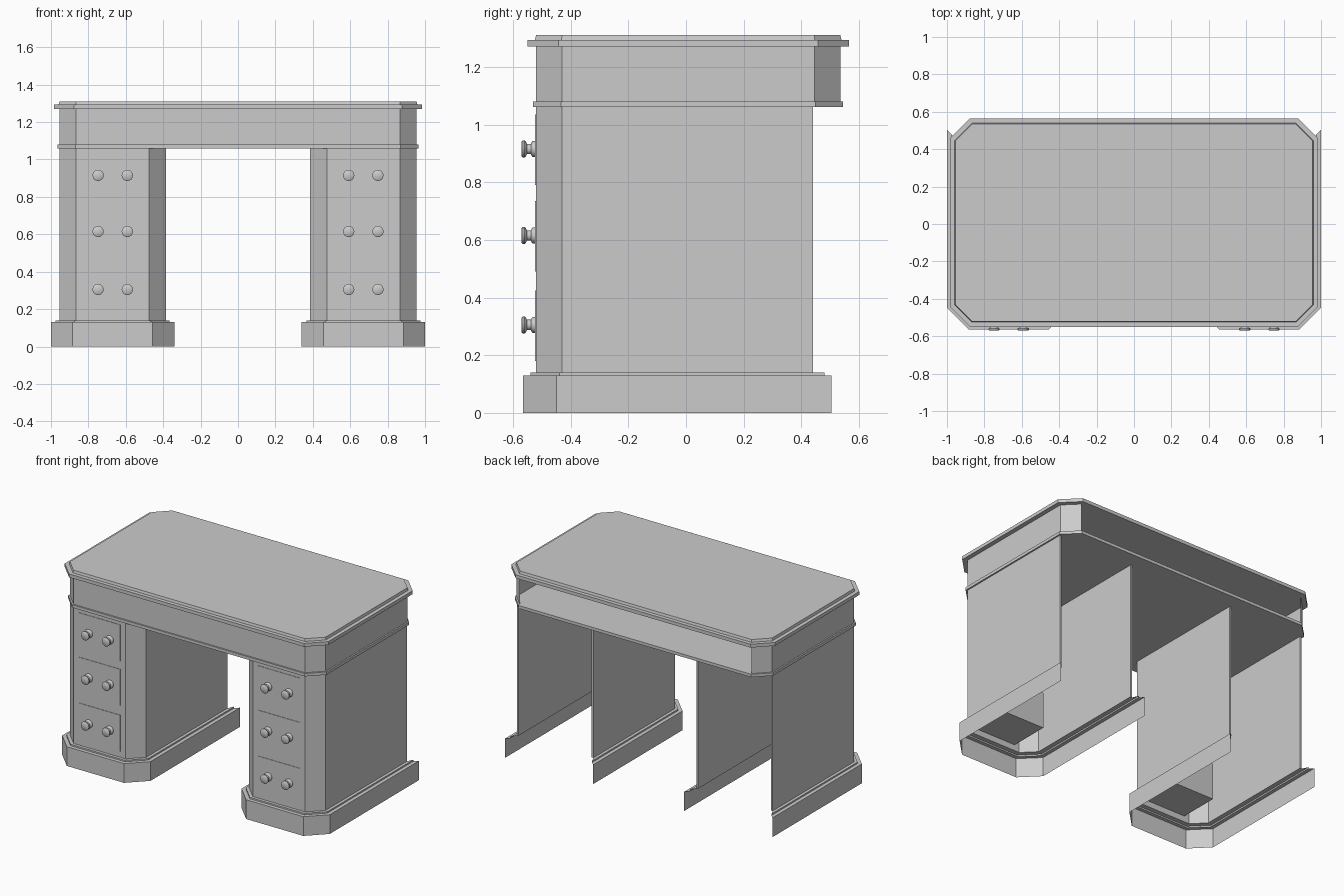
import bpy, bmesh, math
from mathutils import Matrix

if "Cube" in bpy.data.objects:
    bpy.data.objects.remove(bpy.data.objects["Cube"])

K = 2 - math.sqrt(2)      # growth of a 45 degree cut when its outline is offset
CUT = 0.09


def finish(name, bm, normals=True):
    if normals:
        bmesh.ops.recalc_face_normals(bm, faces=bm.faces)
    me = bpy.data.meshes.new(name)
    bm.to_mesh(me)
    bm.free()
    ob = bpy.data.objects.new(name, me)
    bpy.context.collection.objects.link(ob)
    return ob


def loft(name, rings, closed=False, caps=False):
    """Skin a stack of outlines; each outline is a list of 3D points."""
    bm = bmesh.new()
    rows = [[bm.verts.new(p) for p in r] for r in rings]
    n = len(rows[0])
    for a, b in zip(rows, rows[1:]):
        for i in range(n if closed else n - 1):
            j = (i + 1) % n
            bm.faces.new((a[i], a[j], b[j], b[i]))
    if caps:
        bm.faces.new(rows[0][::-1])
        bm.faces.new(rows[-1])
    return finish(name, bm, caps)


def octagon(d, z):
    """Table outline offset by d, running from back left round the front to back right."""
    x, yf, yb, c = 0.955 + d, -0.52 - d, 0.535 + d, CUT + d * K
    return [(-x + c, yb, z), (-x, yb - c, z), (-x, yf + c, z), (-x + c, yf, z),
            (x - c, yf, z), (x, yf + c, z), (x, yb - c, z), (x - c, yb, z)]


def pedestal(s, d, z, yb):
    """Pedestal outline offset by d, open at the back; s is the side."""
    a, b, yf, c = 0.385 - d, 0.955 + d, -0.52 - d, CUT + d * K
    pts = [(a, yb, z), (a, yf + c, z), (a + c, yf, z),
           (b - c, yf, z), (b, yf + c, z), (b, yb, z)]
    return pts if s > 0 else [(-x, y, z) for x, y, z in reversed(pts)]


def box(name, lo, hi):
    bm = bmesh.new()
    bmesh.ops.create_cube(bm, size=1)
    for v in bm.verts:
        v.co = [l + (h - l) * (t + 0.5) for l, h, t in zip(lo, hi, v.co)]
    return finish(name, bm)


def knob(name, x, z):
    prof = [(0.0, -0.57), (0.025, -0.57), (0.03, -0.566), (0.03, -0.56), (0.026, -0.556),
            (0.018, -0.552), (0.018, -0.538), (0.026, -0.534), (0.028, -0.53), (0.028, -0.52)]
    bm = bmesh.new()
    vs = [bm.verts.new((r, y, 0)) for r, y in prof]
    es = [bm.edges.new(p) for p in zip(vs, vs[1:])]
    bmesh.ops.spin(bm, geom=vs + es, cent=(0, 0, 0), axis=(0, 1, 0),
                   angle=2 * math.pi, steps=16)
    bmesh.ops.remove_doubles(bm, verts=bm.verts, dist=1e-4)
    bmesh.ops.transform(bm, matrix=Matrix.Translation((x, 0, z)), verts=bm.verts)
    ob = finish(name, bm)
    bpy.ops.object.select_all(action='DESELECT')
    ob.select_set(True)
    bpy.context.view_layer.objects.active = ob
    bpy.ops.object.shade_smooth_by_angle(angle=math.radians(40))


# Desk top: wide moulded edge with a narrower raised surface
loft("desk_top", [octagon(0.03, 1.27), octagon(0.03, 1.293), octagon(0.004, 1.293),
                  octagon(0, 1.31)], closed=True, caps=True)
# Frieze with open back, standing on the lower moulding board
loft("frieze", [octagon(0, 1.08), octagon(0, 1.27)])
loft("lower_moulding", [octagon(0.01, 1.06), octagon(0.01, 1.08)], closed=True, caps=True)

for s, side in ((-1, "left"), (1, "right")):
    # Thin pedestal walls, open at the back
    wall = loft(side + "_pedestal", [pedestal(s, 0, 0.14, 0.44), pedestal(s, 0, 1.06, 0.44)])
    m = wall.modifiers.new("thickness", 'SOLIDIFY')
    m.thickness = 0.012
    m.offset = -1
    # Stepped plinth shell
    loft(side + "_plinth", [pedestal(s, 0.045, 0, 0.505), pedestal(s, 0.045, 0.13, 0.505),
                            pedestal(s, 0.02, 0.13, 0.48), pedestal(s, 0.02, 0.14, 0.48),
                            pedestal(s, 0, 0.14, 0.44)])
    # Three drawers, each with two turned knobs
    for i, z in enumerate((0.305, 0.615, 0.915)):
        x = 0.67 * s
        box(f"{side}_drawer_{i + 1}", (x - 0.155, -0.523, z - 0.125), (x + 0.155, -0.24, z + 0.12))
        for k in (-1, 1):
            knob(f"{side}_knob_{i + 1}_{'a' if k < 0 else 'b'}", x + 0.078 * k, z)
